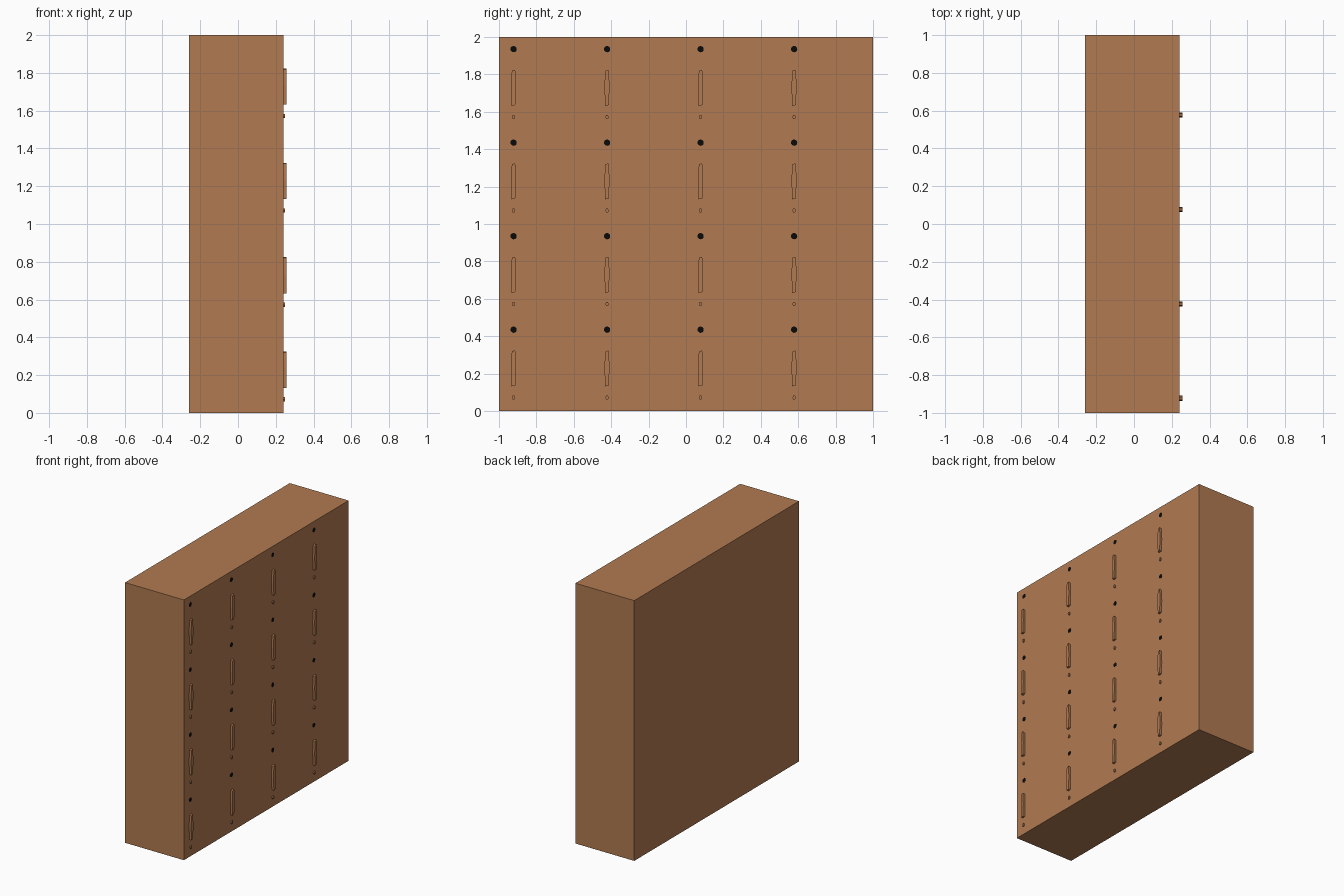
import bpy, bmesh, math

if "Cube" in bpy.data.objects:
    bpy.data.objects.remove(bpy.data.objects["Cube"])


def material(name, rgb):
    m = bpy.data.materials.new(name)
    m.diffuse_color = (*rgb, 1)
    m.use_nodes = True
    m.node_tree.nodes["Principled BSDF"].inputs["Base Color"].default_value = m.diffuse_color
    return m


wood = material("warm_brown", (0.44, 0.197, 0.084))
black = material("black", (0.003, 0.003, 0.003))
FACE = 0.24  # x of the door side


def box(name, lo, hi, mat):
    bpy.ops.mesh.primitive_cube_add(size=1, location=[(a + b) / 2 for a, b in zip(lo, hi)])
    o = bpy.context.object
    o.name = name
    o.scale = [b - a for a, b in zip(lo, hi)]
    bpy.ops.object.transform_apply(location=True, rotation=False, scale=True)
    o.data.materials.append(mat)
    return o


def plate(name, outline, depth, mat, y, z):
    """Extrude a (y, z) outline outwards from the door side."""
    bm = bmesh.new()
    f = bm.faces.new([bm.verts.new((FACE - 0.002, y + a, z + b)) for a, b in outline])
    ext = bmesh.ops.extrude_face_region(bm, geom=[f])
    verts = [v for v in ext["geom"] if isinstance(v, bmesh.types.BMVert)]
    bmesh.ops.translate(bm, verts=verts, vec=(depth + 0.002, 0, 0))
    bmesh.ops.recalc_face_normals(bm, faces=bm.faces)
    me = bpy.data.meshes.new(name)
    bm.to_mesh(me)
    bm.free()
    me.materials.append(mat)
    bpy.context.collection.objects.link(bpy.data.objects.new(name, me))


def disc(ry, rz, n):
    return [(ry * math.cos(2 * math.pi * i / n), rz * math.sin(2 * math.pi * i / n)) for i in range(n)]


# Cabinet block
box("cabinet", (-0.26, -1, 0), (FACE, 1, 2), wood)

# Handle outline, slightly bowed to one side
handle = [(-0.010, -0.097), (0.009, -0.093), (0.013, 0.0), (0.010, 0.088),
          (0.006, 0.095), (-0.009, 0.090), (-0.012, 0.05), (-0.014, 0.0), (-0.012, -0.05)]

# Hardware of each locker in the 4 x 4 grid
for row in range(4):
    for col in range(4):
        y, z = -0.922 + 0.5 * col, 0.5 * row
        plate("handle", handle, 0.017, wood, y, z + 0.229)
        plate("lock_knob", disc(0.009, 0.013, 6), 0.009, wood, y, z + 0.072)
        plate("vent_dot", disc(0.017, 0.017, 12), 0.001, black, y, z + 0.435)
